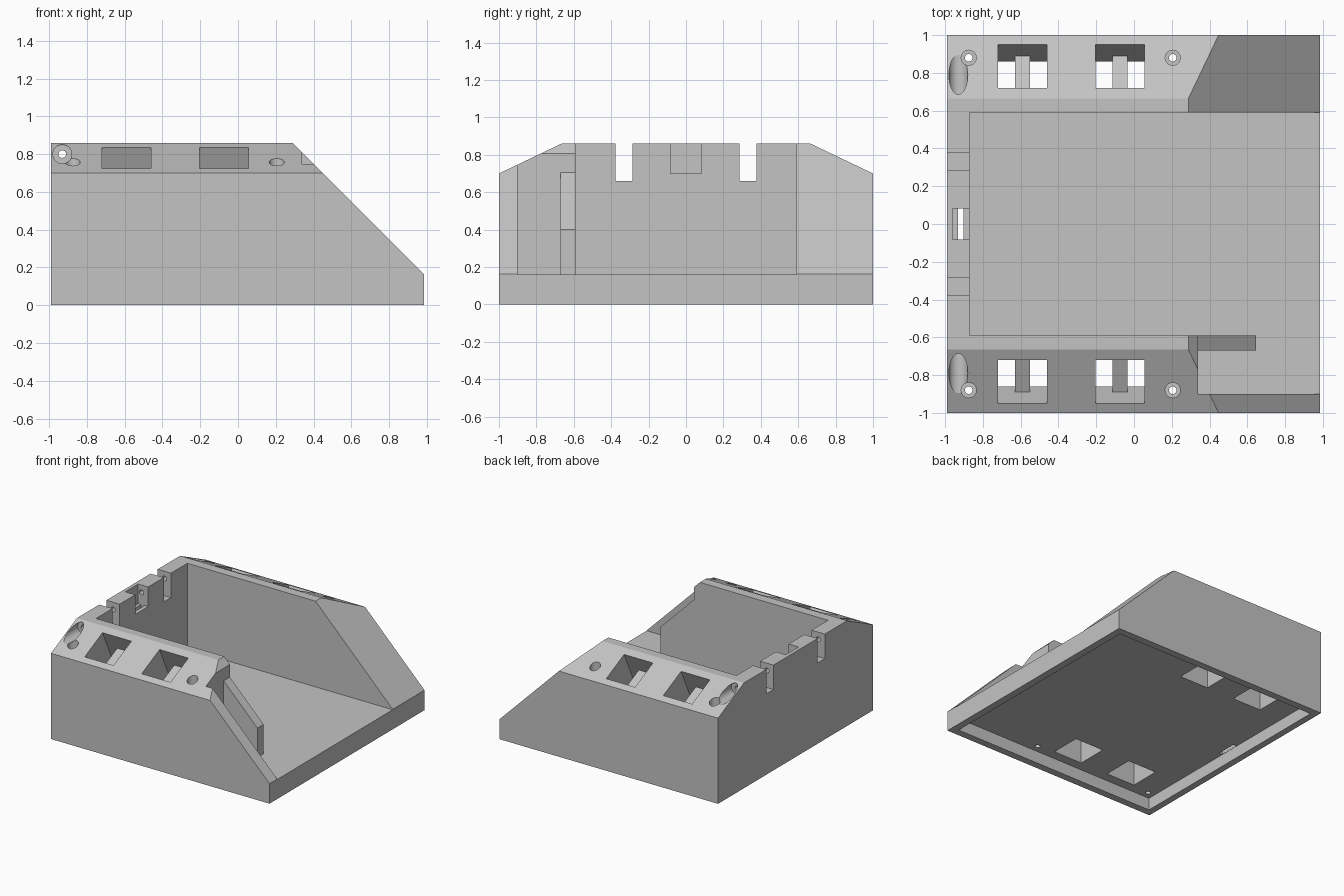
import bpy, bmesh, math
from mathutils import Vector

if "Cube" in bpy.data.objects:
    bpy.data.objects.remove(bpy.data.objects["Cube"], do_unlink=True)

grey = bpy.data.materials.new("plain grey")
grey.use_nodes = True
colour = (0.55, 0.55, 0.55, 1)
grey.diffuse_color = colour
grey.node_tree.nodes["Principled BSDF"].inputs["Base Color"].default_value = colour


def finish(name, bm):
    bmesh.ops.recalc_face_normals(bm, faces=bm.faces)
    mesh = bpy.data.meshes.new(name)
    bm.to_mesh(mesh)
    bm.free()
    mesh.materials.append(grey)
    ob = bpy.data.objects.new(name, mesh)
    bpy.context.collection.objects.link(ob)
    return ob


def prism(name, profile, axis, lo, hi):
    """Extrude a profile along x (yz points) or along y (xz points)."""
    bm = bmesh.new()
    place = (lambda p: (lo, p[0], p[1])) if axis == "x" else (lambda p: (p[0], lo, p[1]))
    face = bm.faces.new([bm.verts.new(place(p)) for p in profile])
    moved = bmesh.ops.extrude_face_region(bm, geom=[face])["geom"]
    step = Vector((hi - lo, 0, 0)) if axis == "x" else Vector((0, hi - lo, 0))
    bmesh.ops.translate(bm, vec=step, verts=[v for v in moved if isinstance(v, bmesh.types.BMVert)])
    return finish(name, bm)


def box(name, x, y, z):
    return prism(name, [(x[0], z[0]), (x[1], z[0]), (x[1], z[1]), (x[0], z[1])], "y", *y)


def rod(name, start, end, radius):
    a, b = Vector(start), Vector(end)
    bm = bmesh.new()
    bmesh.ops.create_cone(bm, cap_ends=True, segments=32, radius1=radius, radius2=radius, depth=(b - a).length)
    bm.transform((b - a).to_track_quat("Z", "Y").to_matrix().to_4x4())
    bmesh.ops.translate(bm, vec=(a + b) / 2, verts=bm.verts)
    return finish(name, bm)


def boolean(target, tool, operation="DIFFERENCE"):
    mod = target.modifiers.new("cut", "BOOLEAN")
    mod.operation, mod.solver, mod.object = operation, "EXACT", tool
    bpy.context.view_layer.objects.active = target
    bpy.ops.object.modifier_apply(modifier=mod.name)
    bpy.data.objects.remove(tool, do_unlink=True)


# Outer shell: bevelled cross-section with the sloping right end cut off
shell = prism("housing", [(-1, 0), (1, 0), (1, 0.7), (0.665, 0.86), (-0.665, 0.86), (-1, 0.7)],
              "x", -0.99, 0.985)
boolean(shell, prism("slope_cutter", [(0.985, 0.163), (1.2, -0.052), (1.2, 1.2), (-0.052, 1.2)], "y", -2, 2))

# Main cavity, side pocket and underside recess
boolean(shell, box("cavity_cutter", (-0.87, 2), (-0.59, 0.59), (0.16, 2)))
boolean(shell, box("pocket_cutter", (0.34, 2), (-0.9, -0.5), (0.16, 2)))
boolean(shell, box("recess_cutter", (-0.935, 0.925), (-0.94, 0.94), (-1, 0.1)))

# Hinge slots, centre notch and slit in the rear wall
for s in (-1, 1):
    boolean(shell, box("slot_cutter", (-2, -0.8), sorted((s * 0.285, s * 0.378)), (0.66, 2)))
boolean(shell, box("notch_cutter", (-0.96, -0.8), (-0.083, 0.083), (0.7, 2)))
boolean(shell, box("slit_cutter", (-0.933, -0.903), (-0.083, 0.083), (0.05, 0.8)))
boolean(shell, rod("pin_cutter", (-0.93, -2, 0.8), (-0.93, 2, 0.8), 0.02))

# Tilted socket chutes, screw holes and pin bores on both sides
down = Vector((-0.431, -0.902))
inner, outer = Vector((0.72, 0.834)), Vector((0.95, 0.724))
chute = [inner - down * 0.1, outer - down * 0.1, outer + down * 0.209, (0.86, 0.05), (0.61, 0.05),
         inner + down * 0.255]
slide = (outer - inner).normalized() * 0.01
bar = [inner + down * 0.14 - slide, outer + down * 0.14 + slide,
       outer + down * 0.2 + slide, inner + down * 0.2 - slide]
for s in (-1, 1):
    for x in (-0.59, -0.075):
        boolean(shell, prism("chute_cutter", [(s * p[0], p[1]) for p in chute], "x", x - 0.13, x + 0.13))
        boolean(shell, prism("socket_bar", [(s * p[0], p[1]) for p in bar], "x", x - 0.04, x + 0.04), "UNION")
    for x in (-0.875, 0.205):
        boolean(shell, rod("screw_cutter", (x, s * 0.88, -1), (x, s * 0.88, 2), 0.02))
        boolean(shell, rod("screw_head_cutter", (x, s * 0.88, 0.62), (x, s * 0.88, 2), 0.04))
    boolean(shell, rod("pin_bore_cutter", (-0.93, s * 0.67, 0.8), (-0.93, s * 2, 0.8), 0.05))

# Thin divider standing in the side pocket
divider = prism("pocket_divider", [(0.335, 0.155), (0.645, 0.155), (0.645, 0.4), (0.34, 0.705), (0.335, 0.705)],
                "y", -0.67, -0.59)

for ob in (shell, divider):
    bpy.ops.object.select_all(action="DESELECT")
    ob.select_set(True)
    bpy.context.view_layer.objects.active = ob
    bpy.ops.object.shade_smooth_by_angle(angle=math.radians(20))
